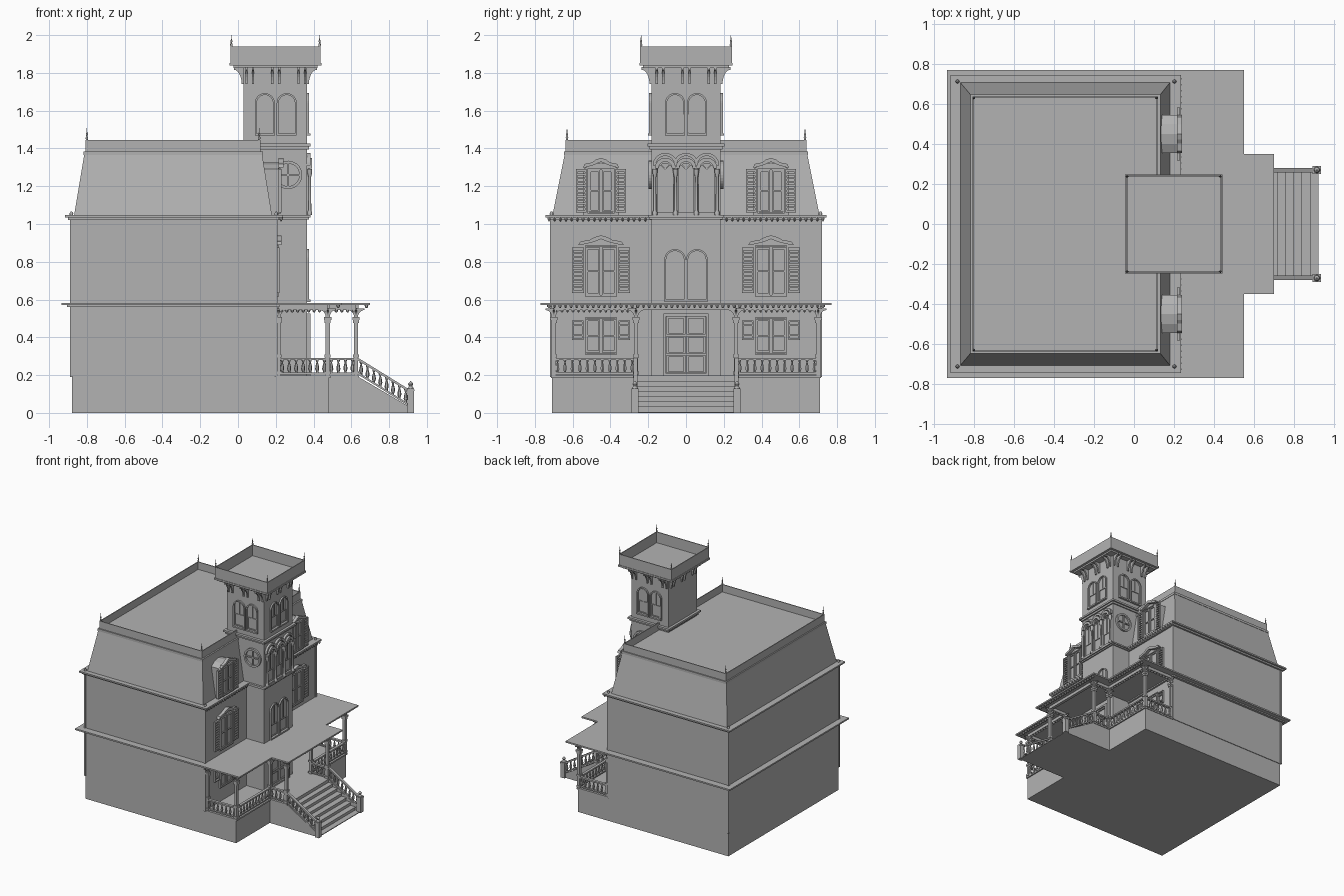
import bpy, bmesh
from math import cos, sin, pi, radians
from mathutils import Matrix, Vector

cube = bpy.data.objects.get("Cube")
if cube:
    bpy.data.objects.remove(cube)

gray = bpy.data.materials.new("plain gray")
gray.use_nodes = True
gray.diffuse_color = (0.45, 0.45, 0.45, 1)
gray.node_tree.nodes["Principled BSDF"].inputs["Base Color"].default_value = gray.diffuse_color

parts = {}
WORLD = Matrix.Identity(4)


def bm_of(name):
    return parts.setdefault(name, bmesh.new())


def frame(origin, u, w):
    """Wall frame: u runs across, v is up, w points outward."""
    m = Matrix((u, (0, 0, 1), w)).transposed().to_4x4()
    return Matrix.Translation(origin) @ m


def box(name, x, y, z, M=WORLD):
    mid = Vector([sum(r) / 2 for r in (x, y, z)])
    size = [r[1] - r[0] for r in (x, y, z)]
    bmesh.ops.create_cube(bm_of(name), size=1, matrix=M @ Matrix.Translation(mid) @ Matrix.Diagonal(size + [1]))


def prism(name, pts, w0, w1, M=WORLD):
    bm = bm_of(name)
    rows = [[bm.verts.new(M @ Vector((a, b, w))) for a, b in pts] for w in (w0, w1)]
    faces = [bm.faces.new(rows[0]), bm.faces.new(rows[1])]
    for i in range(len(pts)):
        j = (i + 1) % len(pts)
        faces.append(bm.faces.new((rows[0][i], rows[0][j], rows[1][j], rows[1][i])))
    bmesh.ops.recalc_face_normals(bm, faces=faces)


def arc(u, v, r, a0, a1, n=14):
    return [(u + r * cos(radians(a0 + (a1 - a0) * i / n)), v + r * sin(radians(a0 + (a1 - a0) * i / n)))
            for i in range(n + 1)]


def arch(name, M, u, v, r0, r1, depth, a0=0, a1=180):
    prism(name, arc(u, v, r1, a0, a1) + arc(u, v, r0, a1, a0), 0, depth, M)


def lathe(name, profile, pos, sides=8):
    """Turned upright part from (radius, height) pairs."""
    bm = bm_of(name)
    rings = [[bm.verts.new(Vector(pos) + Vector((r * cos(2 * pi * k / sides), r * sin(2 * pi * k / sides), z)))
              for k in range(sides)] for r, z in profile]
    for a, b in zip(rings, rings[1:]):
        for k in range(sides):
            j = (k + 1) % sides
            bm.faces.new((a[k], a[j], b[j], b[k]))
    bm.faces.new(rings[0][::-1])
    bm.faces.new(rings[-1])


def beam(name, p, q, width, height):
    p, q = Vector(p), Vector(q)
    d = (q - p).normalized()
    side = Vector((0, 0, 1)).cross(d).normalized()
    m = Matrix((d, side, d.cross(side))).transposed().to_4x4()
    box(name, (0, (q - p).length), (-width / 2, width / 2), (-height / 2, height / 2), Matrix.Translation(p) @ m)


def parapet(name, x, y, z, t=0.007):
    for a in ((x[0], x[0] + t), (x[1] - t, x[1])):
        box(name, a, y, z)
    for b in ((y[0], y[0] + t), (y[1] - t, y[1])):
        box(name, x, b, z)


# Foundation, walls and tower shaft
box("foundation", (-.88, .205), (-.71, .71), (0, .19))
box("porch_base", (.2, .48), (-.71, .71), (0, .185))
box("porch_base", (.47, .635), (-.275, .275), (0, .185))
box("porch_floor", (.2, .49), (-.715, .715), (.185, .197))
box("porch_floor", (.48, .64), (-.28, .28), (.185, .197))
box("house_walls", (-.885, .205), (-.715, .715), (.19, 1.035))
box("tower", (.03, .365), (-.183, .183), (.19, 1.84))
for x in (-.882, .202):
    for y in (-.712, .712):
        box("corner_boards", (x - .008, x + .008), (y - .008, y + .008), (.19, 1.03))
        lathe("roof_finials", [(.008, 0), (.01, .01), (.003, .022)], (x, y, 1.045))

# Porch roof running on as a belt round the house, then the eaves
slab = [(-.934, -.77), (.55, -.77), (.55, -.35), (.7, -.35), (.7, .35), (.55, .35), (.55, .77), (-.934, .77)]
prism("porch_roof", slab, .57, .582)
box("porch_roof", (-.905, .22), (-.735, .735), (.56, .572))
box("eaves", (-.917, .235), (-.745, .745), (1.035, 1.047))
box("eaves", (-.9, .218), (-.73, .73), (1.022, 1.036))
box("eaves", (.02, .385), (-.2, .2), (1.035, 1.047))
box("eaves", (.02, .375), (-.192, .192), (1.025, 1.036))
box("tower_band", (.01, .385), (-.205, .205), (1.41, 1.425))
box("tower_band", (.02, .375), (-.193, .193), (1.395, 1.41))

# Mansard roof
bm = bm_of("mansard_roof")
loops = [[bm.verts.new((x, y * s, z)) for x, y in ((x0, -s0), (x1, -s0), (x1, s0), (x0, s0))]
         for x0, x1, s0, s, z in ((-.868, .18, .707, 1, 1.045), (-.812, .126, .64, 1, 1.38))]
for k in range(4):
    bm.faces.new((loops[0][k], loops[0][k - 3], loops[1][k - 3], loops[1][k]))
bm.faces.new(loops[1])
bm.faces.new(loops[0][::-1])
box("roof_band", (-.818, .132), (-.646, .646), (1.365, 1.384))
parapet("roof_parapet", (-.808, .12), (-.637, .637), (1.38, 1.445))

# Tower top
box("tower_eaves", (-.045, .442), (-.247, .247), (1.838, 1.852))
box("tower_eaves", (-.025, .422), (-.227, .227), (1.825, 1.84))
parapet("tower_parapet", (-.04, .437), (-.243, .243), (1.85, 1.94))
spike = [(.005, 0), (.007, .012), (.003, .02), (.006, .03), (.002, .04), (.001, .062)]
for y in (-1, 1):
    for x in (-.8, .112):
        lathe("roof_finials", spike, (x, y * .63, 1.445))
    for x in (-.035, .432):
        lathe("roof_finials", spike, (x, y * .238, 1.938))

# Wall frames
wing = frame((.205, 0, 0), (0, 1, 0), (1, 0, 0))
dormer = frame((.215, 0, 0), (0, 1, 0), (1, 0, 0))
tower_front = frame((.365, 0, 0), (0, 1, 0), (1, 0, 0))
tower_back = frame((.03, 0, 0), (0, -1, 0), (-1, 0, 0))
tower_right = frame((.2, -.183, 0), (1, 0, 0), (0, -1, 0))
tower_left = frame((.2, .183, 0), (-1, 0, 0), (0, 1, 0))
TURN = Matrix(((0, 0, -1, 0), (0, 1, 0, 0), (1, 0, 0, 0), (0, 0, 0, 1)))  # profile in the w-v plane


def bracket(name, M, u, v, reach, drop, t):
    curve = [(reach - reach * .8 * sin(radians(a)), v - drop + drop * .85 * cos(radians(a))) for a in range(0, 91, 15)]
    prism(name, [(0, v - drop), (0, v), (reach, v)] + curve, -u - t / 2, -u + t / 2, M @ TURN)


for M in (tower_front, tower_back, tower_right, tower_left):
    for u in (-.155, -.12, -.018, .018, .12, .155):
        bracket("tower_brackets", M, u, 1.83, .052, .09, .012)


def border(name, M, u, v, t, w):
    box(name, (u[0], u[0] + t), v, (0, w), M)
    box(name, (u[1] - t, u[1]), v, (0, w), M)
    box(name, u, (v[0], v[0] + t), (0, w), M)
    box(name, u, (v[1] - t, v[1]), (0, w), M)


def shutter(M, u, v, n):
    border("shutters", M, u, v, .008, .014)
    for i in range(n):
        z = v[0] + (v[1] - v[0]) * (i + .5) / n
        box("shutters", u, (z - .005, z + .005), (0, .01), M)


def window(M, c, v, half, sv, width, slats, hood):
    border("window_casings", M, (c - half - .008, c + half + .008), (v[0] - .01, v[1] + .01), .008, .012)
    for s in (-1, 1):
        a = sorted((c + s * .004, c + s * half))
        border("window_sashes", M, a, v, .009, .008)
        box("window_sashes", a, (sum(v) / 2 - .004, sum(v) / 2 + .004), (0, .008), M)
        shutter(M, sorted((c + s * (half + .014), c + s * (half + .014 + width))), sv, slats)
    if hood:
        top = [(-1, 0), (-.9, .018), (-.5, .026), (-.3, .04), (0, .05), (.3, .04), (.5, .026), (.9, .018), (1, 0)]
        low = [(.85, 0), (.4, .012), (0, .03), (-.4, .012), (-.85, 0)]
        prism("window_hoods", [(c + a * hood, v[1] + .015 + b) for a, b in top + low], 0, .025, M)


for c in (-.45, .45):
    window(wing, c, (.32, .495), .078, (.385, .49), .062, 2, None)
    window(wing, c, (.625, .875), .077, (.635, .875), .062, 12, .12)
    # Dormers with arched tops
    shape = [(c - .095, 1.045), (c + .095, 1.045), (c + .095, 1.29), (c + .05, 1.315), (c, 1.325),
             (c - .05, 1.315), (c - .095, 1.29)]
    prism("dormers", shape, -.165, 0, dormer)
    window(dormer, c, (1.065, 1.285), .063, (1.06, 1.29), .055, 12, .095)


def arched_window(M, c, half, sill, spring, w=.012):
    """One light with a round head and two sashes."""
    arch("arched_windows", M, c, spring, half - .01, half, w)
    for s in (-1, 1):
        box("arched_windows", sorted((c + s * (half - .01), c + s * half)), (sill, spring), (0, w), M)
    box("arched_windows", (c - half, c + half), (sill - .012, sill), (0, w + .006), M)
    border("arched_windows", M, (c - half + .012, c + half - .012), (sill + .005, sill + .1), .006, .006)
    box("arched_windows", (c - .004, c + .004), (sill + .1, spring + half - .012), (0, .006), M)


for c in (-.058, .058):
    for M in (tower_front, tower_right, tower_left):
        arched_window(M, c, .053, 1.48, 1.64)
    arched_window(tower_front, c, .057, .6, .81)

# Triple arcade on the tower front
column = [(.013, 0), (.013, .015), (.008, .025), (.007, .2), (.013, .225), (.013, .245)]
for c in (-.11, 0, .11):
    arched_window(tower_front, c, .05, 1.06, 1.28, .008)
    arch("arcade", tower_front, c, 1.295, .035, .055, .028)
    arch("arcade", tower_front, c, 1.31, .05, .066, .018)
    for a in (45, 90, 135):
        beam("arcade", tower_front @ Vector((c, 1.29, .01)),
             tower_front @ Vector((c + .05 * cos(radians(a)), 1.29 + .05 * sin(radians(a)), .01)), .006, .006)
for y in (-.165, -.055, .055, .165):
    lathe("arcade_columns", column, (.38, y, 1.047))

# Round windows on the tower sides
for M, c in ((tower_right, .065), (tower_left, -.065)):
    arch("round_windows", M, c, 1.26, .06, .075, .015, 0, 180)
    arch("round_windows", M, c, 1.26, .06, .075, .015, 180, 360)
    box("round_windows", (c - .005, c + .005), (1.195, 1.325), (0, .01), M)
    box("round_windows", (c - .065, c + .065), (1.255, 1.265), (0, .01), M)

# Front door
border("door_frame", tower_front, (-.12, .12), (.195, .525), .014, .02)
for u in (-.052, .052):
    for v in (.21, .312, .414):
        border("door_panels", tower_front, (u - .05, u + .05), (v, v + .096), .01, .01)

# Porch posts, beams and trim
posts = [(x, s * y) for s in (-1, 1) for x, y in ((.215, .7), (.475, .7), (.475, .265), (.625, .265))]
for x, y in posts:
    box("porch_posts", (x - .011, x + .011), (y - .011, y + .011), (.195, .555))
    for z, r in ((.21, .016), (.3, .016), (.485, .016), (.5, .019)):
        box("porch_posts", (x - r, x + r), (y - r, y + r), (z - .008, z + .008))
    for out in ((1, 0, 0), (-1, 0, 0), (0, 1, 0), (0, -1, 0)):
        side = Vector((0, 0, 1)).cross(Vector(out))
        bracket("post_brackets", frame((x, y, 0), side, out), 0, .552, .045, .05, .01)


def dentils(p, q, z, drop=.016):
    p, q = Vector((*p, z)), Vector((*q, z))
    n = max(2, round((q - p).length / .03))
    for i in range(n):
        a = p.lerp(q, (i + .5) / n)
        lathe("eaves_trim", [(.002, -drop), (.008, -drop * .6), (.01, 0)], a, 6)


def railing(p, q, low=0.0):
    """Top and bottom rails with turned balusters between two points."""
    p, q = Vector(p), Vector(q)
    beam("railings", p + Vector((0, 0, .088)), q + Vector((0, 0, .088)), .022, .012)
    beam("railings", p + Vector((0, 0, .012)), q + Vector((0, 0, .012)), .018, .01)
    n = round((q - p).length / .038)
    for i in range(n):
        lathe("balusters", turned, p.lerp(q, (i + .5) / n), 6)


turned = [(.006, .012), (.006, .022), (.011, .035), (.009, .05), (.004, .07), (.008, .08), (.008, .088)]
for s in (-1, 1):
    path = [(.215, s * .7), (.475, s * .7), (.475, s * .265), (.625, s * .265)]
    for a, b in zip(path, path[1:]):
        railing((*a, .197), (*b, .197))
        beam("porch_beams", (*a, .558), (*b, .558), .024, .024)
        dentils(a, b, .547)
    dentils((.53, s * .74), (.53, s * .33), .57)
    dentils((.228, s * .2), (.228, s * .74), 1.036, .022)
    # Stair rails and newels
    railing((.635, s * .268, .197), (.905, s * .268, .03))
    box("newels", (.897, .933), (s * .27 - .018, s * .27 + .018), (0, .13))
    box("newels", (.893, .934), (s * .27 - .021, s * .27 + .021), (.115, .125))
    lathe("newel_caps", [(.016, 0), (.008, .012), (.014, .024), (.002, .038)], (.914, s * .27, .13))
dentils((.68, -.33), (.68, .33), .57)
beam("porch_beams", (.625, -.265, .558), (.625, .265, .558), .024, .024)

# Stairs
for i in range(7):
    top = .195 - .027 * (i + 1)
    box("stairs", (.63, .63 + .041 * (i + 1)), (-.262, .262), (0 if i == 6 else top - .03, top))
    box("stair_treads", (.63 + .041 * i, .635 + .041 * (i + 1)), (-.266, .266), (top - .006, top))
prism("stair_sides", [(.63, 0), (.92, 0), (.92, .025), (.63, .195)], .262, .275,
      Matrix(((1, 0, 0, 0), (0, 0, 1, 0), (0, 1, 0, 0), (0, 0, 0, 1))))
prism("stair_sides", [(.63, 0), (.92, 0), (.92, .025), (.63, .195)], -.275, -.262,
      Matrix(((1, 0, 0, 0), (0, 0, 1, 0), (0, 1, 0, 0), (0, 0, 0, 1))))

# Make the objects; turned parts are smooth
for name, bm in parts.items():
    mesh = bpy.data.meshes.new(name)
    bm.normal_update()
    bm.to_mesh(mesh)
    bm.free()
    mesh.materials.append(gray)
    ob = bpy.data.objects.new(name, mesh)
    bpy.context.collection.objects.link(ob)
    if name in ("balusters", "arcade_columns", "roof_finials", "newel_caps"):
        bpy.ops.object.select_all(action="DESELECT")
        ob.select_set(True)
        bpy.context.view_layer.objects.active = ob
        bpy.ops.object.shade_smooth_by_angle(angle=radians(50))
